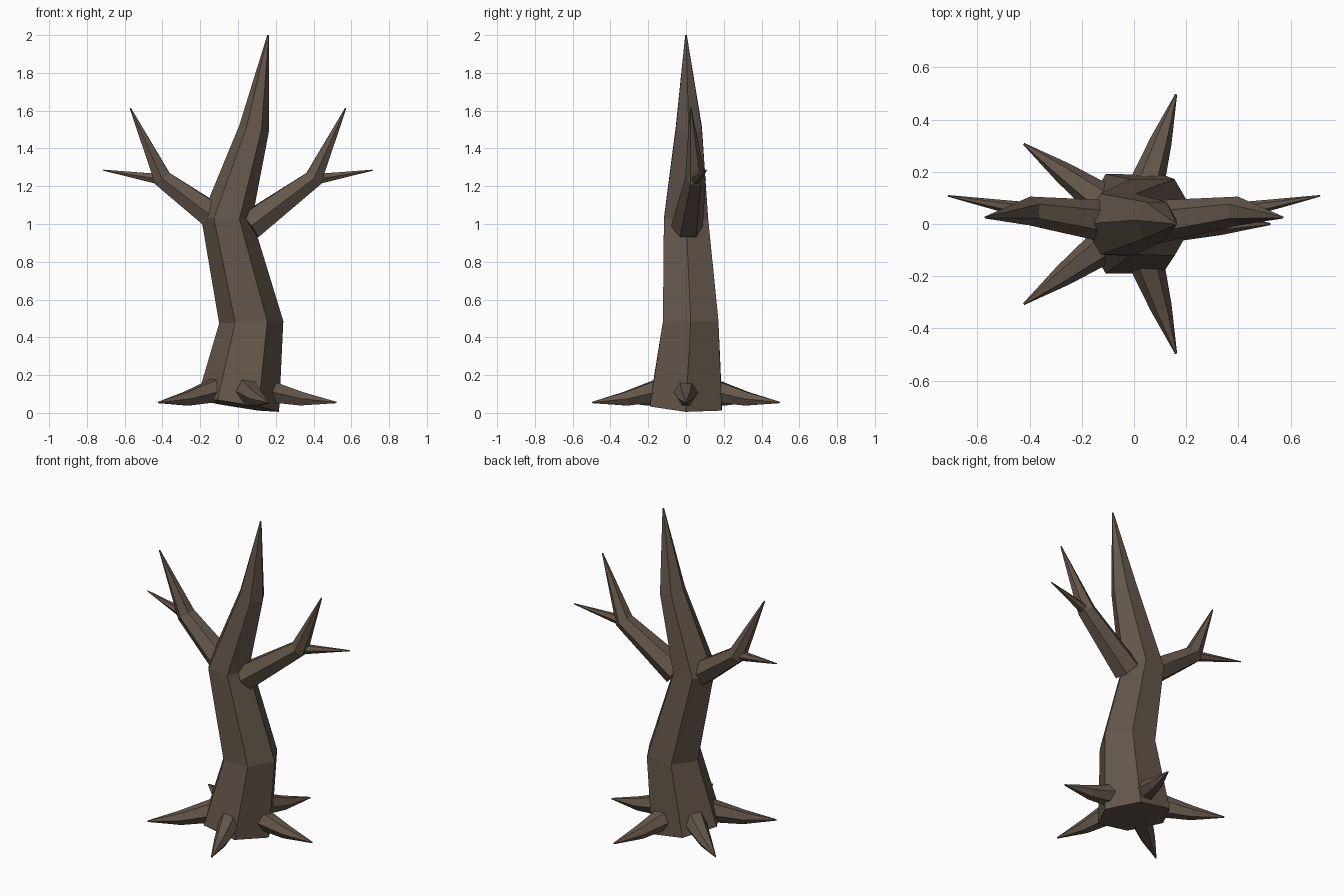
import bpy, bmesh, math
from mathutils import Vector, Matrix

if "Cube" in bpy.data.objects:
    bpy.data.objects.remove(bpy.data.objects["Cube"])

bark = bpy.data.materials.new("dark brown bark")
bark.diffuse_color = (0.13, 0.095, 0.07, 1)
bark.use_nodes = True
bark.node_tree.nodes["Principled BSDF"].inputs["Base Color"].default_value = bark.diffuse_color


def limb(name, path, radii, side=None, mirror=False):
    """Six-sided tapering tube along a path; rings face the averaged direction."""
    pts = [Vector(p) for p in path]
    bm = bmesh.new()
    rings = []
    for i, p in enumerate(pts):
        t = Vector()
        if i > 0:
            t += (p - pts[i - 1]).normalized()
        if i < len(pts) - 1:
            t += (pts[i + 1] - p).normalized()
        t.normalize()
        u = Vector(side) if side else Vector((0, 0, 1)).cross(t)
        u = (u - t * u.dot(t)).normalized()
        v = t.cross(u)
        rings.append([bm.verts.new(p + radii[i] * (u * math.cos(a) + v * math.sin(a)))
                      for a in (k * math.pi / 3 for k in range(6))])
    for a, b in zip(rings, rings[1:]):
        for k in range(6):
            n = (k + 1) % 6
            bm.faces.new((a[k], a[n], b[n], b[k]))
    bm.faces.new(rings[0][::-1])
    bm.faces.new(rings[-1])
    bmesh.ops.recalc_face_normals(bm, faces=bm.faces)
    me = bpy.data.meshes.new(name)
    bm.to_mesh(me)
    bm.free()
    me.materials.append(bark)
    ob = bpy.data.objects.new(name, me)
    bpy.context.collection.objects.link(ob)
    if mirror:
        m = ob.modifiers.new("mirror", 'MIRROR')
        m.use_clip = False
        m.use_mirror_merge = False
    return ob


# Crooked trunk ending in a spike
limb("trunk",
     [(0, 0, 0.04), (0.07, 0.025, 0.48), (-0.06, 0, 1.03), (0.085, 0.015, 1.505), (0.16, 0, 2.0)],
     [0.22, 0.17, 0.135, 0.08, 0.005], side=(1, 0, 0))

# Pair of bent branches, each with a side twig
limb("branches", [(0.06, 0.005, 0.99), (0.40, 0.05, 1.24), (0.57, 0.025, 1.613)],
     [0.085, 0.055, 0.004], mirror=True)
limb("twigs", [(0.40, 0.05, 1.235), (0.713, 0.108, 1.285)],
     [0.033, 0.003], mirror=True)

# Five roots around the base
for i in range(5):
    rot = Matrix.Rotation(math.radians(72 * i), 3, 'Z')
    limb(f"root_{i + 1}",
         [rot @ Vector(p) for p in ((0.14, 0, 0.12), (0.335, 0, 0.075), (0.522, 0, 0.055))],
         [0.07, 0.042, 0.004])
